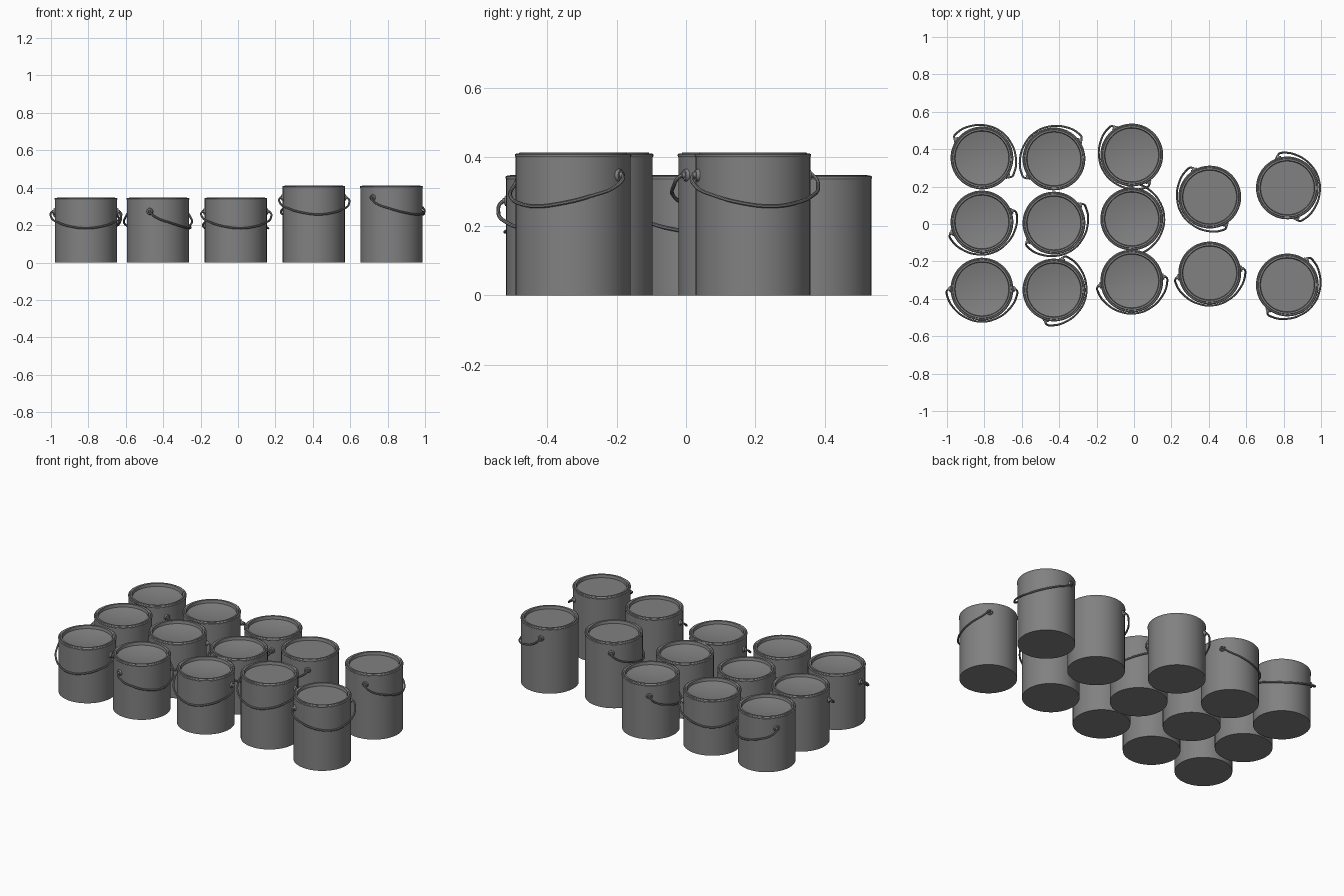
import bpy
import bmesh
from math import sin, cos, pi, radians
from mathutils import Matrix

cube = bpy.data.objects.get("Cube")
if cube:
    bpy.data.objects.remove(cube, do_unlink=True)

SEGMENTS = 48
RADIUS = 0.166


def make_material(name, rgb):
    mat = bpy.data.materials.new(name)
    mat.use_nodes = True
    mat.diffuse_color = (*rgb, 1)
    mat.node_tree.nodes["Principled BSDF"].inputs["Base Color"].default_value = (*rgb, 1)
    return mat


metal = make_material("grey metal", (0.22, 0.22, 0.22))


def add_object(name, mesh, location=(0, 0, 0), turn=0):
    obj = bpy.data.objects.new(name, mesh)
    obj.location = location
    obj.rotation_euler.z = turn
    bpy.context.collection.objects.link(obj)
    return obj


def smooth(obj):
    bpy.ops.object.select_all(action='DESELECT')
    obj.select_set(True)
    bpy.context.view_layer.objects.active = obj
    bpy.ops.object.shade_smooth_by_angle(angle=radians(32))


def lathe(name, profile):
    """Spin an (r, z) profile that starts and ends on the axis."""
    bm = bmesh.new()
    verts = [bm.verts.new((r, 0, z)) for r, z in profile]
    edges = [bm.edges.new(pair) for pair in zip(verts, verts[1:])]
    bmesh.ops.spin(bm, geom=verts + edges, cent=(0, 0, 0), axis=(0, 0, 1),
                   angle=2 * pi, steps=SEGMENTS, use_merge=True)
    bmesh.ops.remove_doubles(bm, verts=bm.verts, dist=0.0001)
    bmesh.ops.recalc_face_normals(bm, faces=bm.faces)
    mesh = bpy.data.meshes.new(name)
    bm.to_mesh(mesh)
    bm.free()
    mesh.materials.append(metal)
    return mesh


def can_mesh(name, height, dish):
    # body wall, rolled rim, lid groove and (dished or flat) lid
    rim = [(0, 0), (RADIUS, 0), (RADIUS, height - 0.013),
           (RADIUS + 0.002, height - 0.01), (RADIUS + 0.002, height - 0.005),
           (RADIUS - 0.003, height - 0.002), (0.157, height - 0.004),
           (0.155, height), (0.146, height), (0.143, height - 0.018)]
    lid = [(0.143 * k / 6, height - 0.018 - dish * (1 - (k / 6) ** 2))
           for k in range(5, -1, -1)]
    return lathe(name, rim + lid)


def handle_mesh():
    # wire: (radius, angle, drop) for half of the hoop, mirrored to the other half
    half = [(0.166, 0, 0), (0.183, 1, -0.003), (0.189, 12, -0.032),
            (0.181, 36, -0.06), (0.175, 63, -0.081)]
    path = half + [(0.174, 90, -0.09)] + [(r, 180 - a, z) for r, a, z in reversed(half)]
    curve = bpy.data.curves.new("handle_path", 'CURVE')
    curve.dimensions = '3D'
    curve.bevel_depth = 0.0055
    curve.bevel_resolution = 2
    curve.resolution_u = 6
    curve.use_fill_caps = True
    spline = curve.splines.new('BEZIER')
    spline.bezier_points.add(len(path) - 1)
    for point, (r, a, z) in zip(spline.bezier_points, path):
        a = radians(a - 90)
        point.co = (r * cos(a), r * sin(a), z)
        point.handle_left_type = point.handle_right_type = 'AUTO'
    temp = add_object("handle_path", curve)
    bpy.context.view_layer.update()
    graph = bpy.context.evaluated_depsgraph_get()
    wire = bpy.data.meshes.new_from_object(temp.evaluated_get(graph))
    bpy.data.objects.remove(temp, do_unlink=True)

    # round ears on both sides of the can
    bm = bmesh.new()
    bm.from_mesh(wire)
    for side in (-1, 1):
        for r1, r2, depth, out in ((0.02, 0.015, 0.012, 0.168), (0.01, 0.007, 0.01, 0.177)):
            place = Matrix.Translation((0, side * out, 0)) @ Matrix.Rotation(side * -pi / 2, 4, 'X')
            bmesh.ops.create_cone(bm, cap_ends=True, segments=16, radius1=r1,
                                  radius2=r2, depth=depth, matrix=place)
    mesh = bpy.data.meshes.new("handle")
    bm.to_mesh(mesh)
    bm.free()
    mesh.materials.clear()
    mesh.materials.append(metal)
    for face in mesh.polygons:
        face.material_index = 0
    return mesh


short_can = can_mesh("short_can", 0.348, 0.016)
tall_can = can_mesh("tall_can", 0.412, 0)
handle = handle_mesh()

# x, y, direction in which the handle hangs (degrees)
short_cans = [(-0.813, 0.353, 55), (-0.428, 0.348, 125), (-0.012, 0.369, 212),
              (-0.813, 0.011, -70), (-0.428, 0.005, -55), (-0.012, 0.027, 3),
              (-0.813, -0.348, -90), (-0.428, -0.353, -15), (-0.012, -0.305, -82)]
tall_cans = [(0.405, 0.144, 210), (0.82, 0.193, 17),
             (0.405, -0.262, -82), (0.82, -0.326, -37)]

for kind, mesh, cans, ear_height in (("short", short_can, short_cans, 0.273),
                                     ("tall", tall_can, tall_cans, 0.347)):
    for number, (x, y, direction) in enumerate(cans, 1):
        turn = radians(direction)
        body = add_object(f"{kind}_can_{number}", mesh, (x, y, 0), turn)
        hoop = add_object(f"{kind}_can_handle_{number}", handle, (x, y, ear_height), turn)
        if number == 1:
            smooth(body)
            smooth(hoop)
